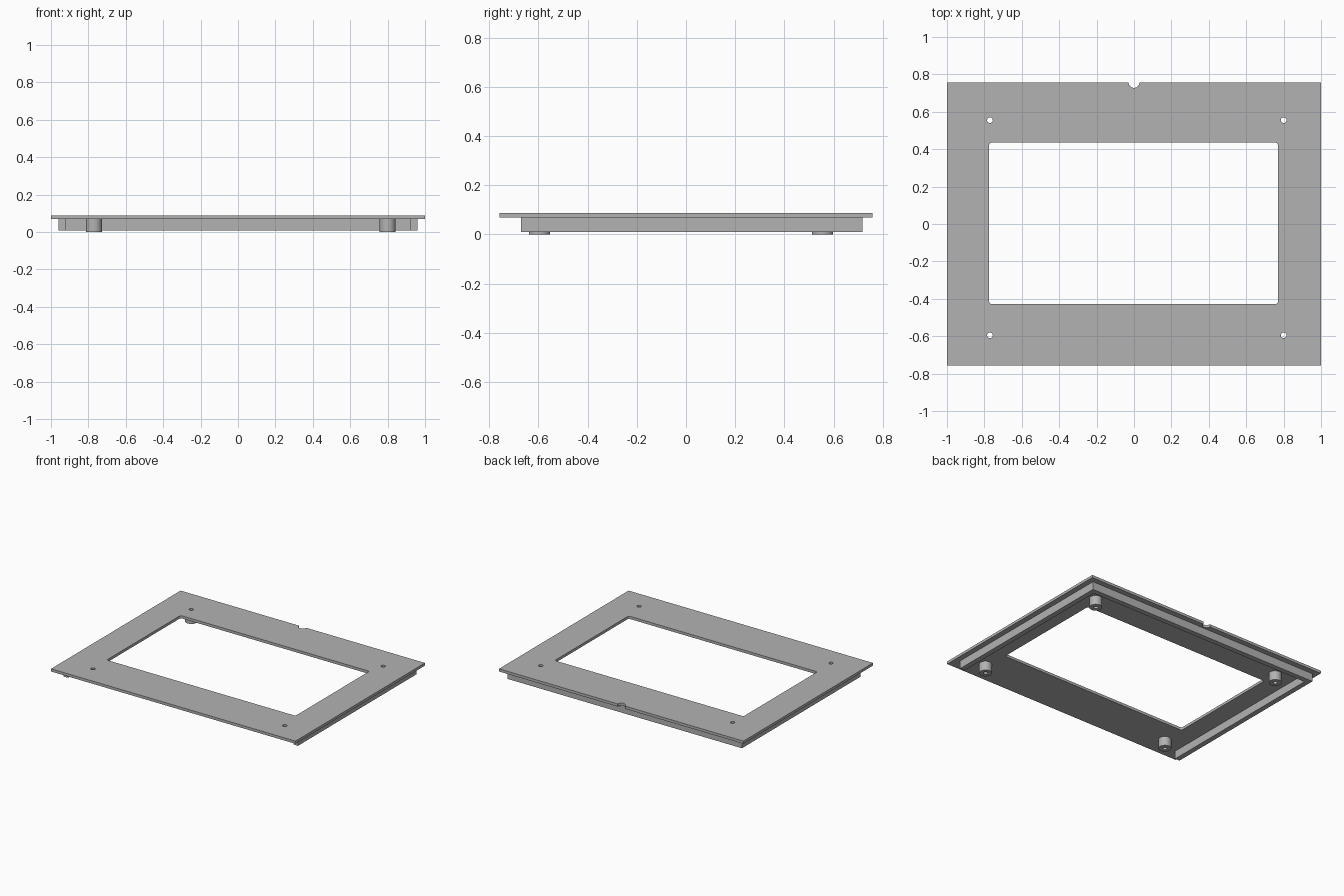
import bpy
import bmesh
from math import cos, sin, pi

cube = bpy.data.objects.get("Cube")
if cube:
    bpy.data.objects.remove(cube, do_unlink=True)

grey = bpy.data.materials.new("plain grey")
grey.use_nodes = True
colour = (0.45, 0.45, 0.45, 1)
grey.diffuse_color = colour
grey.node_tree.nodes["Principled BSDF"].inputs["Base Color"].default_value = colour


def arc(cx, cy, r, start, end, steps):
    return [(cx + r * cos(start + (end - start) * i / steps),
             cy + r * sin(start + (end - start) * i / steps)) for i in range(steps + 1)]


def circle(cx, cy, r, steps=32):
    return arc(cx, cy, r, 0, 2 * pi, steps)[:-1]


def rounded_rect(x0, x1, y0, y1, r):
    corners = [(x1 - r, y1 - r), (x0 + r, y1 - r), (x0 + r, y0 + r), (x1 - r, y0 + r)]
    return [p for i, (cx, cy) in enumerate(corners)
            for p in arc(cx, cy, r, i * pi / 2, (i + 1) * pi / 2, 6)]


def slab(name, loops, z0, z1):
    """Extrude a flat outline, with any further loops as holes, from z0 to z1."""
    curve = bpy.data.curves.new(name, "CURVE")
    curve.dimensions = "2D"
    curve.fill_mode = "BOTH"
    curve.extrude = (z1 - z0) / 2
    for loop in loops:
        spline = curve.splines.new("POLY")
        spline.points.add(len(loop) - 1)
        for point, (x, y) in zip(spline.points, loop):
            point.co = (x, y, 0, 1)
        spline.use_cyclic_u = True
    source = bpy.data.objects.new(name + " outline", curve)
    bpy.context.collection.objects.link(source)
    bpy.context.view_layer.update()
    graph = bpy.context.evaluated_depsgraph_get()
    mesh = bpy.data.meshes.new_from_object(source.evaluated_get(graph))
    bpy.data.objects.remove(source, do_unlink=True)

    # Weld caps to walls and move to height
    bm = bmesh.new()
    bm.from_mesh(mesh)
    bmesh.ops.remove_doubles(bm, verts=bm.verts, dist=1e-5)
    bmesh.ops.translate(bm, verts=bm.verts, vec=(0, 0, (z0 + z1) / 2))
    bmesh.ops.recalc_face_normals(bm, faces=bm.faces)
    bm.to_mesh(mesh)
    bm.free()
    mesh.materials.clear()
    mesh.materials.append(grey)
    obj = bpy.data.objects.new(name, mesh)
    bpy.context.collection.objects.link(obj)
    bpy.ops.object.select_all(action="DESELECT")
    obj.select_set(True)
    bpy.context.view_layer.objects.active = obj
    bpy.ops.object.shade_smooth_by_angle(angle=pi / 6)
    return obj


PLATE_BOTTOM, PLATE_TOP = 0.068, 0.088
HALF_Y = 0.757
HOLE = 0.015
mounts = [(x, y) for x in (-0.77, 0.80) for y in (-0.595, 0.555)]

# Face plate: window, screw holes and a half-round notch in the back edge
outline = [(-1, HALF_Y), (-1, -HALF_Y), (1, -HALF_Y), (1, HALF_Y)]
outline += arc(0, HALF_Y, 0.029, 0, -pi, 16)
window = rounded_rect(-0.775, 0.77, -0.428, 0.435, 0.015)
slab("face_plate", [outline, window] + [circle(x, y, HOLE) for x, y in mounts],
     PLATE_BOTTOM, PLATE_TOP)

# Rim under the plate on three sides, open at the front
OUT, WALL, FRONT, BACK = 0.96, 0.038, -0.67, 0.717
inner = OUT - WALL
rim = [(-OUT, FRONT), (-inner, FRONT), (-inner, BACK - WALL), (inner, BACK - WALL),
       (inner, FRONT), (OUT, FRONT), (OUT, BACK), (-OUT, BACK)]
slab("rim", [rim], 0.009, PLATE_BOTTOM)

# Hollow standoffs below the screw holes
for i, (x, y) in enumerate(mounts):
    slab(f"standoff_{i + 1}", [circle(x, y, 0.043), circle(x, y, HOLE)], 0, PLATE_BOTTOM)
